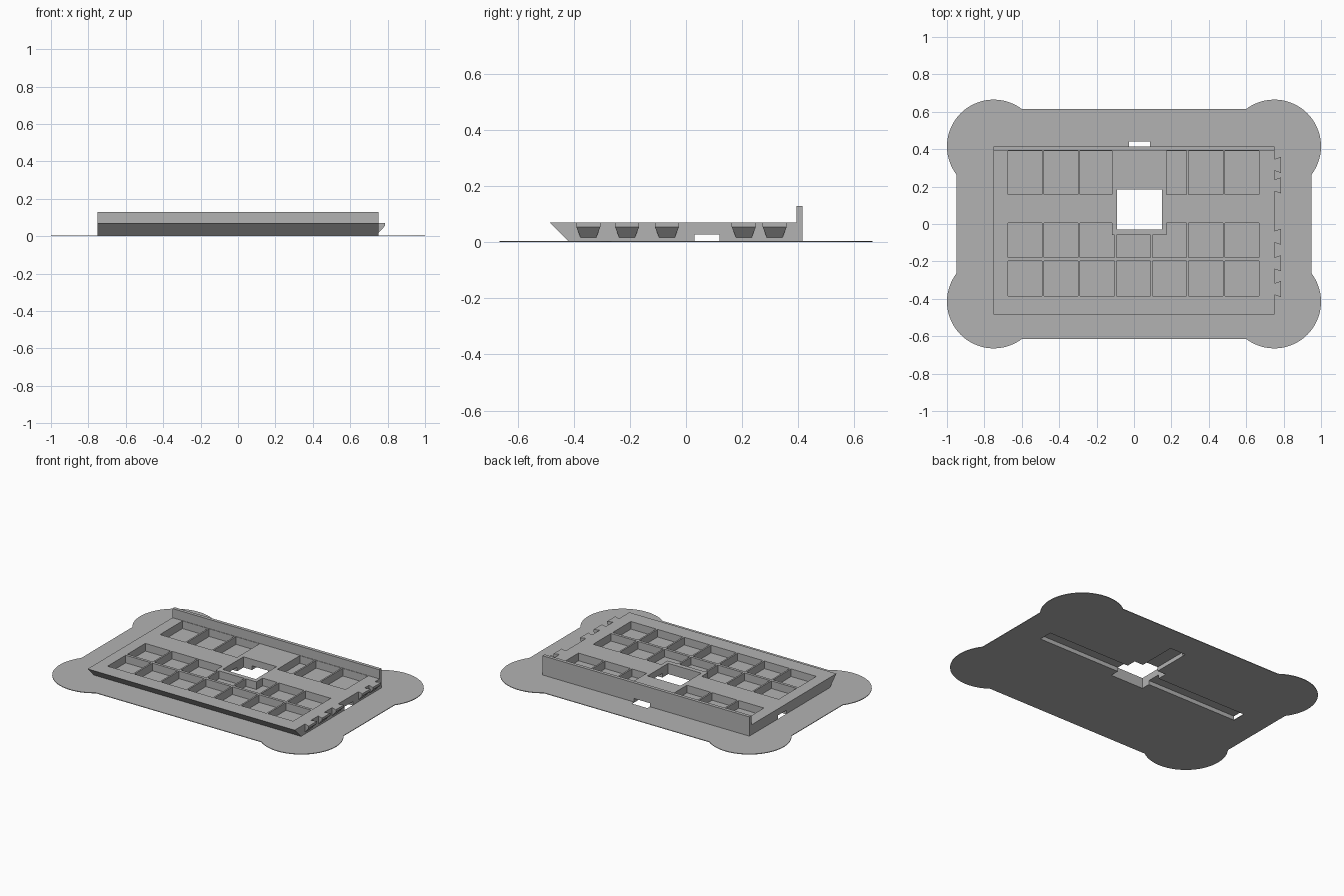
import bpy, bmesh, math

if "Cube" in bpy.data.objects:
    bpy.data.objects.remove(bpy.data.objects["Cube"])

grey = bpy.data.materials.new("plain grey")
grey.diffuse_color = (0.45, 0.45, 0.45, 1)
grey.use_nodes = True
grey.node_tree.nodes["Principled BSDF"].inputs["Base Color"].default_value = grey.diffuse_color


def add_prism(bm, outline, offset, axis):
    """Extrude a closed 3D outline along an axis vector."""
    vs = [bm.verts.new(p) for p in outline]
    face = bm.faces.new(vs)
    new = bmesh.ops.extrude_face_region(bm, geom=[face])["geom"]
    bmesh.ops.translate(bm, vec=[offset * a for a in axis],
                        verts=[g for g in new if isinstance(g, bmesh.types.BMVert)])


def make(name, prisms):
    bm = bmesh.new()
    for outline, offset, axis in prisms:
        add_prism(bm, outline, offset, axis)
    bmesh.ops.recalc_face_normals(bm, faces=bm.faces)
    mesh = bpy.data.meshes.new(name)
    bm.to_mesh(mesh)
    bm.free()
    mesh.materials.append(grey)
    ob = bpy.data.objects.new(name, mesh)
    bpy.context.collection.objects.link(ob)
    return ob


def flat(points, z0, z1):
    return [(x, y, z0) for x, y in points], z1 - z0, (0, 0, 1)


def box(x0, x1, y0, y1, z0, z1):
    return flat([(x0, y0), (x1, y0), (x1, y1), (x0, y1)], z0, z1)


def cut(ob, cutters):
    for c in cutters:
        mod = ob.modifiers.new("cut", 'BOOLEAN')
        mod.operation, mod.solver, mod.object = 'DIFFERENCE', 'EXACT', c
    dg = bpy.context.evaluated_depsgraph_get()
    mesh = bpy.data.meshes.new_from_object(ob.evaluated_get(dg))
    ob.modifiers.clear()
    ob.data = mesh


# Thin brim: straight sides with a round ear at each corner
arc = [math.radians(-36.87 + 163.74 * i / 32) for i in range(33)]
ear = [(0.75 + 0.25 * math.cos(a), 0.415 + 0.25 * math.sin(a)) for a in arc]
outline = (ear + [(-x, y) for x, y in reversed(ear)]
           + [(-x, -y) for x, y in ear] + [(x, -y) for x, y in reversed(ear)])
brim = make("brim", [flat(outline, 0, 0.004)])

# Tray body: side profile with sloped front and raised back wall
profile = [(-0.416, 0.001), (-0.485, 0.07), (0.393, 0.07),
           (0.393, 0.13), (0.415, 0.13), (0.415, 0.001)]
body = make("tray_body", [([(-0.75, y, z) for y, z in profile], 1.5, (1, 0, 0))])

# Pockets: three rows, stepping around the central block
FLOOR, TOP = 0.02, 0.2
BL, BR, BF = -0.117, 0.175, -0.06      # central block left, right, front
pockets = []
for col in range(7):
    x0 = -0.675 + 0.1935 * col
    x1 = x0 + 0.183
    pockets.append(box(x0, x1, -0.385, -0.198, FLOOR, TOP))
    y0, y1 = -0.18, 0.005
    if col == 3:
        pockets.append(box(x0, x1, y0, BF, FLOOR, TOP))
        continue
    if col == 2:
        shape = [(x0, y0), (x1, y0), (x1, BF), (BL, BF), (BL, y1), (x0, y1)]
    elif col == 4:
        shape = [(x0, y0), (x1, y0), (x1, y1), (BR, y1), (BR, BF), (x0, BF)]
    else:
        shape = [(x0, y0), (x1, y0), (x1, y1), (x0, y1)]
    pockets.append(flat(shape, FLOOR, TOP))
    pockets.append(box(BR if col == 4 else x0, BL if col == 2 else x1,
                       0.157, 0.39, FLOOR, TOP))
pocket_cutter = make("pocket_cutter", pockets)

# Central opening and the two cable channels underneath
hole_cutter = make("opening_cutter", [box(-0.09, 0.15, -0.03, 0.185, -0.1, 0.2)])
body_long = make("long_channel_cutter", [box(-0.8, 0.8, 0.03, 0.12, -0.1, 0.027)])
brim_long = make("brim_channel_cutter", [box(-0.75, 0.75, 0.03, 0.12, -0.1, 0.027)])
back_channel = make("back_channel_cutter", [box(-0.028, 0.086, 0.08, 0.44, -0.1, 0.027)])

cut(body, [pocket_cutter, hole_cutter, body_long, back_channel])
cut(brim, [hole_cutter, brim_long, back_channel])
for c in (pocket_cutter, hole_cutter, body_long, brim_long, back_channel):
    bpy.data.objects.remove(c)

# Dovetail tabs on the right side, tapering down to the wall
for i, yc in enumerate((-0.348, -0.21, -0.068, 0.206, 0.316)):
    bm = bmesh.new()
    rings = []
    for z, xt, tip, root in ((0.07, 0.786, 0.043, 0.03), (0.055, 0.786, 0.043, 0.03),
                             (0.017, 0.751, 0.028, 0.028)):
        rings.append([bm.verts.new(p) for p in (
            (0.749, yc - root, z), (xt, yc - tip, z), (xt, yc + tip, z), (0.749, yc + root, z))])
    bm.faces.new(rings[0])
    bm.faces.new(rings[2])
    for a, b in zip(rings, rings[1:]):
        for k in range(4):
            bm.faces.new((a[k], a[(k + 1) % 4], b[(k + 1) % 4], b[k]))
    bmesh.ops.recalc_face_normals(bm, faces=bm.faces)
    mesh = bpy.data.meshes.new("side_tab")
    bm.to_mesh(mesh)
    bm.free()
    mesh.materials.append(grey)
    tab = bpy.data.objects.new(f"side_tab_{i + 1}", mesh)
    bpy.context.collection.objects.link(tab)
